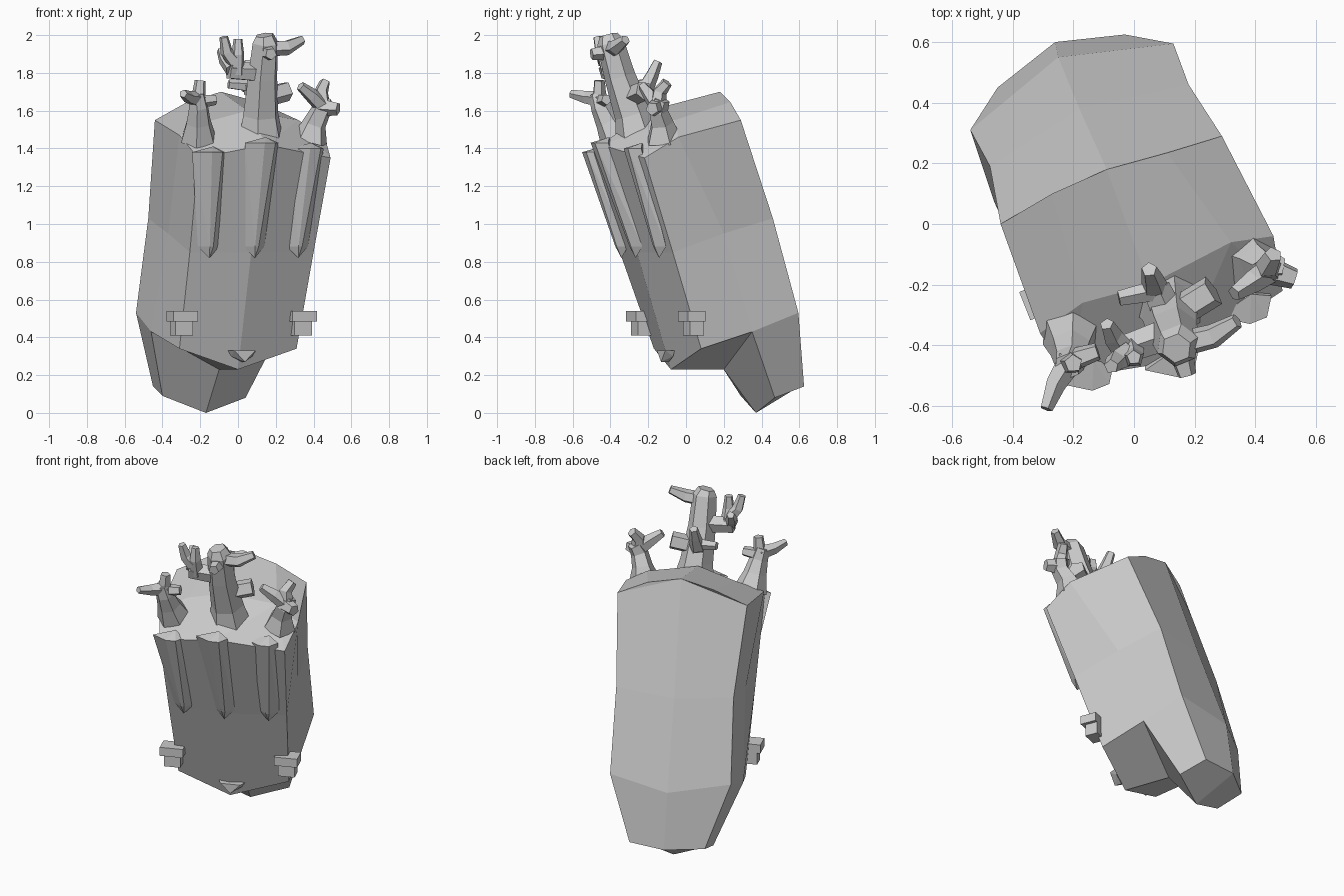
import bpy, bmesh, math
from mathutils import Vector as V

if "Cube" in bpy.data.objects:
    bpy.data.objects.remove(bpy.data.objects["Cube"])

RIGHT = V((.93, .37, 0))      # sideways axis of the turned body
FRONT = V((.37, -.93, 0))     # facing axis of the turned body
UP = V((0, 0, 1))


def finish(name, bm):
    bmesh.ops.recalc_face_normals(bm, faces=bm.faces)
    me = bpy.data.meshes.new(name)
    bm.to_mesh(me)
    bm.free()
    ob = bpy.data.objects.new(name, me)
    bpy.context.collection.objects.link(ob)
    return ob


def bridge(bm, a, b):
    for i in range(len(a)):
        j = (i + 1) % len(a)
        bm.faces.new((a[i], a[j], b[j], b[i]))


def hull(name, pts):
    bm = bmesh.new()
    for p in pts:
        bm.verts.new(p)
    res = bmesh.ops.convex_hull(bm, input=bm.verts)
    junk = [g for g in res['geom_interior'] if isinstance(g, bmesh.types.BMVert)]
    bmesh.ops.delete(bm, geom=junk, context='VERTS')
    finish(name, bm)


def limb(name, path, radii, sides=5):
    """Tapered faceted branch through the given points."""
    path = [V(p) for p in path]
    bm = bmesh.new()
    rings = []
    for i, p in enumerate(path):
        d = path[min(i + 1, len(path) - 1)] - path[max(i - 1, 0)]
        side = d.cross(FRONT).normalized()
        other = d.cross(side).normalized()
        rings.append([bm.verts.new(p + radii[i] * (
            side * math.cos(k * math.tau / sides) + other * math.sin(k * math.tau / sides)))
            for k in range(sides)])
    for a, b in zip(rings, rings[1:]):
        bridge(bm, a, b)
    bm.faces.new(rings[0])
    bm.faces.new(rings[-1])
    finish(name, bm)


# body: rings run front-left, front, front-right, right, back-right, back, back-left, left
bm = bmesh.new()
ring = lambda pts: [bm.verts.new(p) for p in pts]
low = ring([(-.31, -.17, .34), (0, -.08, .23), (.31, .08, .34), (.22, .35, .43),
            (.13, .595, .53), (-.25, .55, .49), (-.54, .31, .53), (-.46, .07, .43)])
mid = ring([(-.255, -.35, .85), (.07, -.26, .85), (.40, -.07, .85), (.29, .2, .95),
            (.18, .46, 1.03), (-.18, .38, 1.02), (-.475, .19, 1.03), (-.37, -.08, .95)])
top = ring([(-.21, -.51, 1.35), (.15, -.45, 1.42), (.49, -.22, 1.35), (.46, -.04, 1.46),
            (.29, .29, 1.55), (-.09, .18, 1.70), (-.44, 0, 1.55), (-.31, -.36, 1.47)])
bridge(bm, low, mid)
bridge(bm, mid, top)
# domed top: inner shoulder points on each side keep the roof rounded
sl, crown, sr = ring([(-.17, -.26, 1.54), (.05, -.20, 1.60), (.32, -.06, 1.55)])
bl, br = ring([(-.27, .10, 1.645), (.11, .235, 1.645)])
for f in ((top[0], top[1], sl), (top[1], crown, sl), (top[1], sr, crown), (top[1], top[2], sr),
          (top[2], top[3], sr), (top[7], top[0], sl), (top[7], sl, bl, top[6]),
          (sl, crown, top[5], bl), (crown, sr, br, top[5]), (sr, top[3], top[4], br),
          (top[6], bl, top[5]), (top[5], br, top[4])):
    bm.faces.new(f)
under, = ring([(-.1, .2, .23)])
bm.faces.new((low[7], low[0], low[1], under))
bm.faces.new((low[1], low[2], low[3], under))
tail = ring([(.04, .47, .08), (-.03, .625, .14), (-.26, .60, .14),
             (-.45, .45, .14), (-.40, .29, .09), (-.17, .37, 0)])
bridge(bm, low[3:8] + [under], tail)
bm.faces.new((tail[0], tail[1], tail[2], tail[5]))
bm.faces.new((tail[2], tail[3], tail[4], tail[5]))
finish("body", bm)

# shallow pointed ridges hanging from the front rim
for i, (t, b) in enumerate([((-.10, -.535, 1.38), (-.14, -.37, .88)),
                            ((.18, -.49, 1.43), (.10, -.295, .88)),
                            ((.42, -.315, 1.40), (.33, -.17, .88))]):
    t, b = V(t), V(b)
    pts = [t - RIGHT * .04, t + RIGHT * .02, b - RIGHT * .01, b + RIGHT * .01]
    pts += [t + RIGHT * s - FRONT * .06 for s in (-.13, .06)]
    pts += [b + RIGHT * s - FRONT * .045 for s in (-.06, .06)]
    pts += [b - FRONT * .03 - UP * .06, t - FRONT * .09 + UP * .03]
    hull(f"front_ridge_{i}", pts)

# centre antler with its branches
limb("centre_antler", [(.12, -.25, 1.46), (.12, -.28, 1.58), (.13, -.35, 1.78), (.145, -.40, 1.96), (.14, -.41, 2.0)],
     [.125, .10, .083, .073, .05], 6)
limb("centre_branch_right", [(.14, -.40, 1.93), (.26, -.37, 1.935), (.34, -.32, 1.975)], [.045, .042, .026])
limb("centre_branch_front", [(.15, -.41, 1.91), (.175, -.5, 1.90)], [.045, .032])
limb("centre_branch_left", [(.12, -.36, 1.80), (-.05, -.42, 1.81)], [.055, .048])
limb("centre_twig_inner", [(-.01, -.41, 1.80), (0, -.44, 1.90), (0, -.44, 1.98)], [.045, .035, .024])
limb("centre_twig_outer", [(-.02, -.43, 1.86), (-.06, -.45, 1.91), (-.075, -.47, 1.99)], [.042, .035, .024])
limb("centre_twig_low", [(-.03, -.42, 1.82), (-.07, -.37, 1.87), (-.09, -.33, 1.92)], [.042, .035, .024])
limb("centre_branch_back", [(.12, -.32, 1.68), (.07, -.21, 1.72)], [.055, .05])
limb("centre_twig_back", [(.07, -.22, 1.71), (.06, -.18, 1.79), (.05, -.15, 1.86)], [.048, .036, .026])
limb("centre_twig_side", [(.07, -.22, 1.73), (-.05, -.245, 1.74)], [.036, .026])
limb("centre_stub", [(.13, -.30, 1.67), (.26, -.22, 1.705)], [.055, .055])

# right antler
limb("right_antler", [(.38, -.12, 1.44), (.405, -.13, 1.53), (.44, -.15, 1.60), (.46, -.13, 1.66)],
     [.10, .065, .055, .045])
limb("right_tip_up", [(.45, -.15, 1.62), (.44, -.14, 1.70), (.46, -.10, 1.75)], [.045, .04, .03])
limb("right_tip_front", [(.45, -.15, 1.62), (.39, -.19, 1.68), (.33, -.23, 1.73)], [.045, .04, .026])
limb("right_tip_side", [(.44, -.15, 1.62), (.53, -.18, 1.61)], [.05, .036])

# left antler
limb("left_antler", [(-.21, -.36, 1.45), (-.21, -.41, 1.54), (-.21, -.45, 1.62), (-.22, -.47, 1.69)],
     [.10, .07, .055, .045], 6)
limb("left_tip_front", [(-.21, -.45, 1.66), (-.26, -.53, 1.67), (-.29, -.61, 1.69)], [.045, .035, .022])
limb("left_tip_up", [(-.21, -.46, 1.66), (-.20, -.46, 1.76)], [.04, .03])
limb("left_tip_side", [(-.21, -.45, 1.65), (-.12, -.42, 1.66)], [.04, .03])

# capped knobs on both lower front corners


def block(name, c, half_w, depth, z0, z1):
    c = V(c)
    hull(name, [V((c.x, c.y, z)) + RIGHT * s + FRONT * f
                for s in (-half_w, half_w) for f in (-.05, depth) for z in (z0, z1)])


for side, c in (("left", (-.295, -.245, 0)), ("right", (.335, .03, 0))):
    block(side + "_knob", c, .05, .03, .41, .50)
    block(side + "_knob_cap", c, .07, .05, .485, .54)

# small lip at the bottom of the front
lip = V((.02, -.09, .31))
hull("lip", [lip + RIGHT * s + FRONT * f + UP * z for s, f, z in
             [(-.08, 0, .02), (.08, 0, .02), (-.06, .045, .02), (.06, .045, .02),
              (-.06, 0, -.01), (.06, 0, -.01), (0, .045, -.04), (0, 0, -.04)]])
